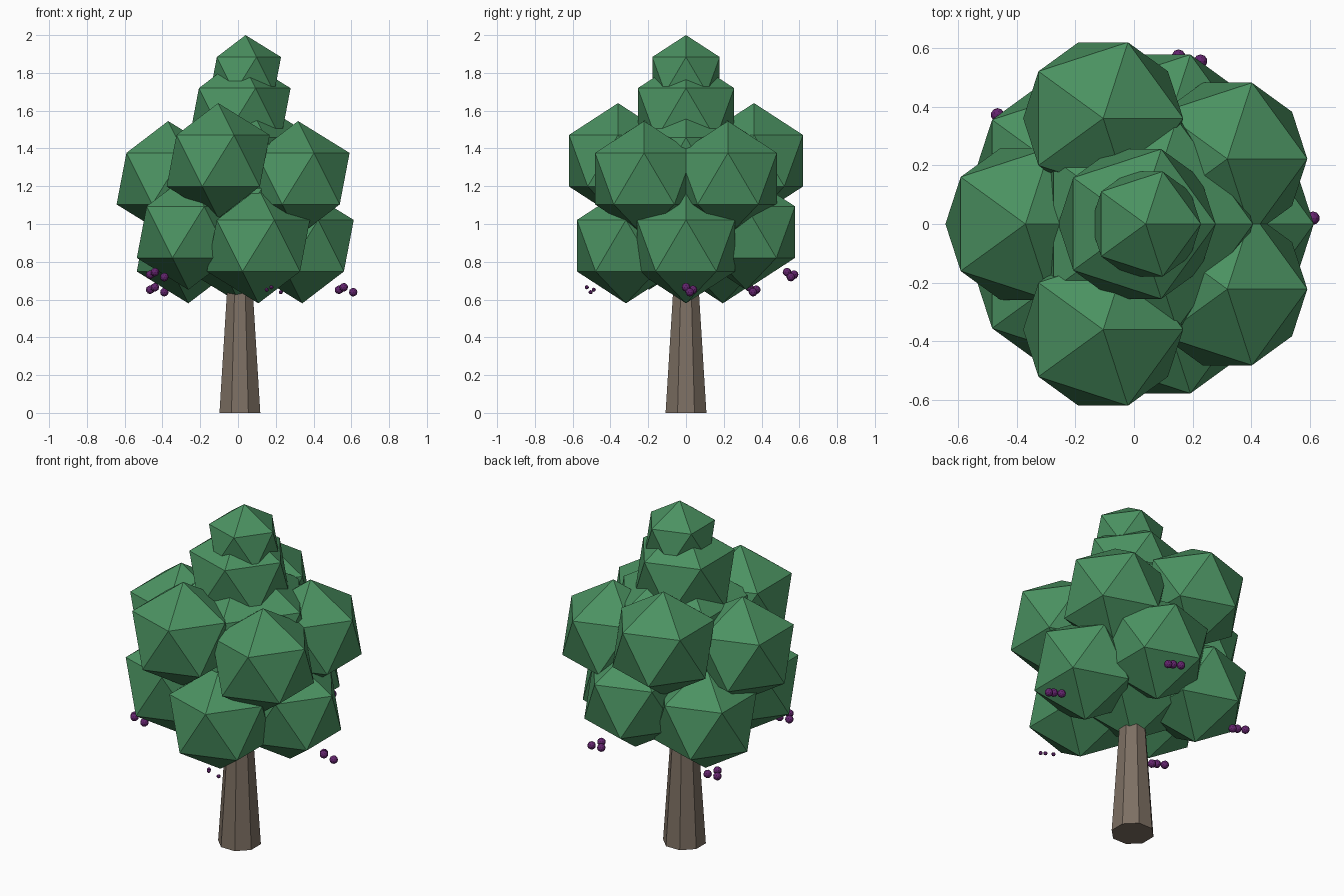
import bpy
import math

if "Cube" in bpy.data.objects:
    bpy.data.objects.remove(bpy.data.objects["Cube"])


def material(name, color):
    m = bpy.data.materials.new(name)
    m.diffuse_color = (*color, 1.0)
    m.use_nodes = True
    m.node_tree.nodes["Principled BSDF"].inputs["Base Color"].default_value = m.diffuse_color
    return m


leaf_green = material("leaf_green", (0.070, 0.287, 0.120))
bark_brown = material("bark_brown", (0.205, 0.160, 0.125))
berry_purple = material("berry_purple", (0.127, 0.018, 0.156))


def ball(name, loc, radius, mat, subdivisions=1):
    bpy.ops.mesh.primitive_ico_sphere_add(
        subdivisions=subdivisions, radius=radius, location=loc)
    ob = bpy.context.object
    ob.name = name
    ob.data.materials.append(mat)
    return ob


# Tapered eight-sided trunk, its top buried in the foliage
TRUNK_H = 0.85
bpy.ops.mesh.primitive_cone_add(
    vertices=8, radius1=0.117, radius2=0.060, depth=TRUNK_H,
    location=(0.01, 0, TRUNK_H / 2), rotation=(0, 0, math.radians(22.5)))
trunk = bpy.context.object
trunk.name = "trunk"
trunk.data.materials.append(bark_brown)

# Foliage stacked along the trunk axis
ball("foliage_core_lower", (0.01, 0, 1.00), 0.42, leaf_green)
ball("foliage_core_upper", (0.03, 0, 1.27), 0.42, leaf_green)
ball("foliage_crown", (0.01, 0, 1.585), 0.30, leaf_green)
ball("foliage_tip", (0.04, 0, 1.79), 0.21, leaf_green)

# Upper ring of five leaf clumps
BLOB_R = 0.305
upper_ring = [(-0.37, 0, 1.24)]
for side in (-1, 1):
    upper_ring += [(-0.105, 0.36 * side, 1.335), (0.318, 0.222 * side, 1.24)]
for loc in upper_ring:
    ball("upper_leaf_clump", loc, BLOB_R, leaf_green)

# Lower ring of five leaf clumps, two of them raised
RAISE = 0.072
lower_ring = [(0.34, 0, 0), (0.108, 0.318, RAISE), (-0.263, 0.195, 0),
              (-0.263, -0.195, RAISE), (0.108, -0.318, 0)]
for x, y, lift in lower_ring:
    ball("lower_leaf_clump", (x, y, 0.885 + lift), BLOB_R, leaf_green)

# Three berries hanging by each lower clump: base, lift, berry radius
berry_offsets = [(0, 0, 0.013), (-0.025, 0.037, 0.0), (0.05, 0.02, -0.013)]
berry_groups = [((0.56, 0.0), 0, 0.023), ((0.177, 0.535), 0.08, 0.023),
                ((-0.44, 0.335), 0, 0.023), ((-0.44, -0.335), 0.08, 0.023),
                ((0.177, -0.525), 0, 0.011)]
for (bx, by), lift, radius in berry_groups:
    for dx, dy, dz in berry_offsets:
        ball("berry", (bx + dx, by + dy, 0.652 + lift + dz), radius,
             berry_purple, subdivisions=2)
